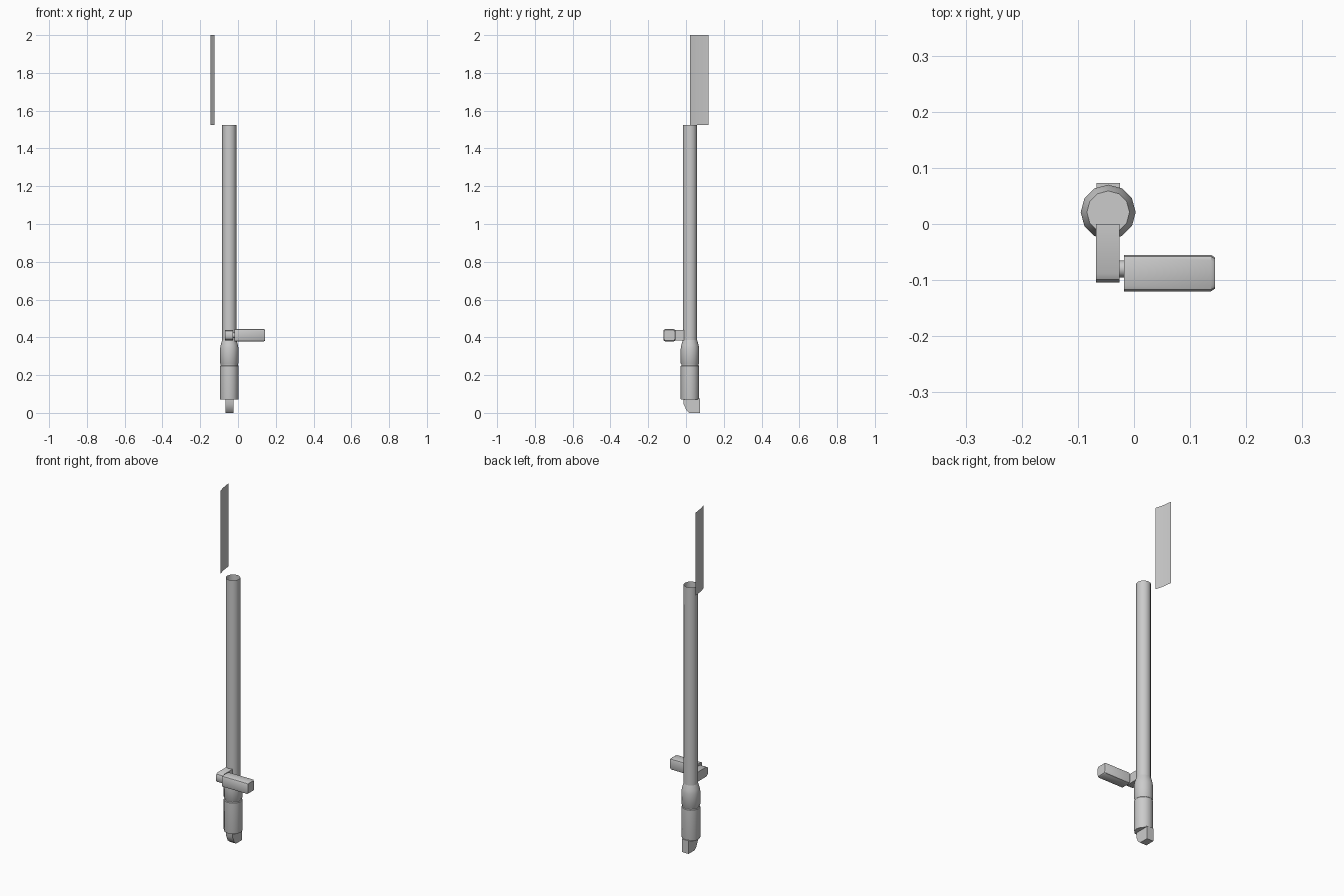
import bpy, bmesh, math

if "Cube" in bpy.data.objects:
    bpy.data.objects.remove(bpy.data.objects["Cube"])

CX, CY = -0.046, 0.021   # axis of the tube
SIDES = 12


def finish(name, bm, angle=35):
    bmesh.ops.recalc_face_normals(bm, faces=bm.faces)
    mesh = bpy.data.meshes.new(name)
    bm.to_mesh(mesh)
    bm.free()
    ob = bpy.data.objects.new(name, mesh)
    bpy.context.collection.objects.link(ob)
    bpy.ops.object.select_all(action='DESELECT')
    ob.select_set(True)
    bpy.context.view_layer.objects.active = ob
    bpy.ops.object.shade_smooth_by_angle(angle=math.radians(angle))
    return ob


def lathe(name, profile, cap_bottom=True, cap_top=True):
    """Stack rings of (radius, z) around the tube axis."""
    bm = bmesh.new()
    rings = [[bm.verts.new((CX + r * math.cos(2 * math.pi * i / SIDES),
                            CY + r * math.sin(2 * math.pi * i / SIDES), z))
              for i in range(SIDES)] for r, z in profile]
    for a, b in zip(rings, rings[1:]):
        for i in range(SIDES):
            j = (i + 1) % SIDES
            bm.faces.new((a[i], a[j], b[j], b[i]))
    if cap_bottom:
        bm.faces.new(rings[0])
    if cap_top:
        bm.faces.new(rings[-1])
    return finish(name, bm)


def loft_x(name, sections):
    """Join (x, [(y, z), ...]) sections along x and cap both ends."""
    bm = bmesh.new()
    rings = [[bm.verts.new((x, y, z)) for y, z in pts] for x, pts in sections]
    n = len(rings[0])
    for a, b in zip(rings, rings[1:]):
        for i in range(n):
            j = (i + 1) % n
            bm.faces.new((a[i], a[j], b[j], b[i]))
    bm.faces.new(rings[0])
    bm.faces.new(rings[-1])
    return finish(name, bm)


def rounded_square(cy, cz, h, c, steps=2):
    """Square of half size h with corner radius c."""
    pts = []
    for k, (sy, sz) in enumerate([(1, 1), (-1, 1), (-1, -1), (1, -1)]):
        for s in range(steps + 1):
            a = math.pi / 2 * (k + s / steps)
            pts.append((cy + sy * (h - c) + c * math.cos(a),
                        cz + sz * (h - c) + c * math.sin(a)))
    return pts


# Long tube, open at the top
lathe("tube", [(0.038, 0.36), (0.038, 1.523)], cap_top=False)

# Lower body with a groove and a shoulder
lathe("body", [(0.048, 0.07), (0.049, 0.075), (0.049, 0.248), (0.046, 0.252),
               (0.046, 0.258), (0.049, 0.263), (0.049, 0.34), (0.046, 0.358),
               (0.038, 0.385)])

# Wedge foot
foot = [(-0.012, 0.075), (-0.012, 0.045), (0.002, 0.014), (0.018, 0.0),
        (0.073, 0.0), (0.073, 0.075)]
loft_x("foot", [(-0.067, foot), (-0.025, foot)])

# Lever arm with a rounded outer end
arm = [(0.0, 0.384), (-0.088, 0.384), (-0.099, 0.390), (-0.104, 0.401),
       (-0.104, 0.422), (-0.099, 0.433), (-0.088, 0.439), (0.0, 0.439)]
loft_x("lever_arm", [(-0.068, arm), (-0.026, arm)])

# Pin between arm and grip
pin = [(-0.080 + 0.015 * math.cos(math.pi * i / 6),
        0.411 + 0.015 * math.sin(math.pi * i / 6)) for i in range(12)]
loft_x("lever_pin", [(-0.03, pin), (-0.015, pin)])

# Grip with a chamfered outer end
full = rounded_square(-0.0875, 0.411, 0.0325, 0.010)
end = rounded_square(-0.0875, 0.411, 0.028, 0.009)
loft_x("lever_grip", [(-0.018, full), (0.137, full), (0.144, end)])

# Thin bent sheet beside the top
bm = bmesh.new()
cols = [[bm.verts.new((x, y, z)) for z in (1.523, 2.0)]
        for x, y in [(-0.125, 0.02), (-0.136, 0.055), (-0.145, 0.12)]]
for a, b in zip(cols, cols[1:]):
    bm.faces.new((a[0], b[0], b[1], a[1]))
finish("blade_sheet", bm, 10)
